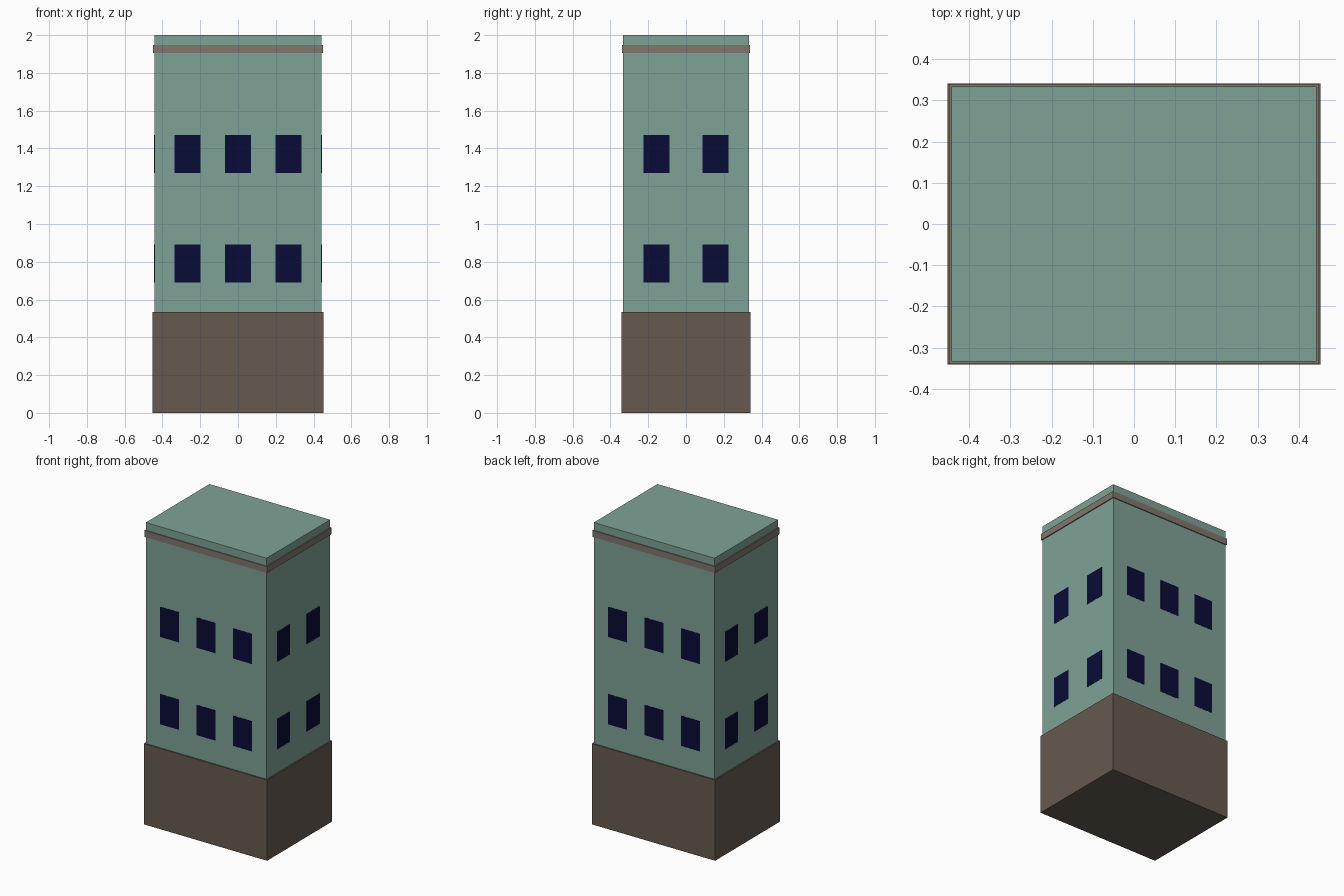
import bpy

if "Cube" in bpy.data.objects:
    bpy.data.objects.remove(bpy.data.objects["Cube"])


def material(name, rgb):
    """Material from a display colour in 0-255, converted to linear."""
    mat = bpy.data.materials.new(name)
    mat.diffuse_color = [(c / 255) ** 2.2 for c in rgb] + [1]
    mat.use_nodes = True
    mat.node_tree.nodes["Principled BSDF"].inputs["Base Color"].default_value = mat.diffuse_color
    return mat


def box(name, x, y, z, mat):
    """Box from (min, max) ranges on each axis."""
    centre = [(a + b) / 2 for a, b in (x, y, z)]
    bpy.ops.mesh.primitive_cube_add(size=1, location=centre)
    ob = bpy.context.object
    ob.name = name
    ob.scale = [b - a for a, b in (x, y, z)]
    bpy.ops.object.transform_apply(location=False, rotation=False, scale=True)
    ob.data.materials.append(mat)
    return ob


green = material("green_wall", (125, 161, 149))
brown = material("brown_base", (102, 90, 80))
taupe = material("taupe_trim", (128, 118, 108))
navy = material("navy_glass", (17, 20, 58))

HX, HY = 0.4425, 0.333          # half width and depth of the walls

# Main block, ground storey and trim band
box("walls", (-HX, HX), (-HY, HY), (0.01, 2), green)
box("ground_storey", (-0.452, 0.452), (-0.341, 0.341), (0, 0.535), brown)
box("cornice_band", (-0.449, 0.449), (-0.339, 0.339), (1.905, 1.948), taupe)

# Windows: two rows on all four sides, as thin panes on the wall
W, H, T = 0.069, 0.1, 0.0015    # half width, half height, projection
for floor, z in enumerate((0.791, 1.37), 1):
    zr = (z - H, z + H)
    for side, s in (("front", -1), ("back", 1)):
        for x in (-0.267, 0, 0.267):
            yr = sorted((s * (HY - T), s * (HY + T)))
            box(f"{side}_window_{floor}", (x - W, x + W), yr, zr, navy)
    for side, s in (("left", -1), ("right", 1)):
        for y in (-0.156, 0.156):
            xr = sorted((s * (HX - T), s * (HX + T)))
            box(f"{side}_window_{floor}", xr, (y - W, y + W), zr, navy)
